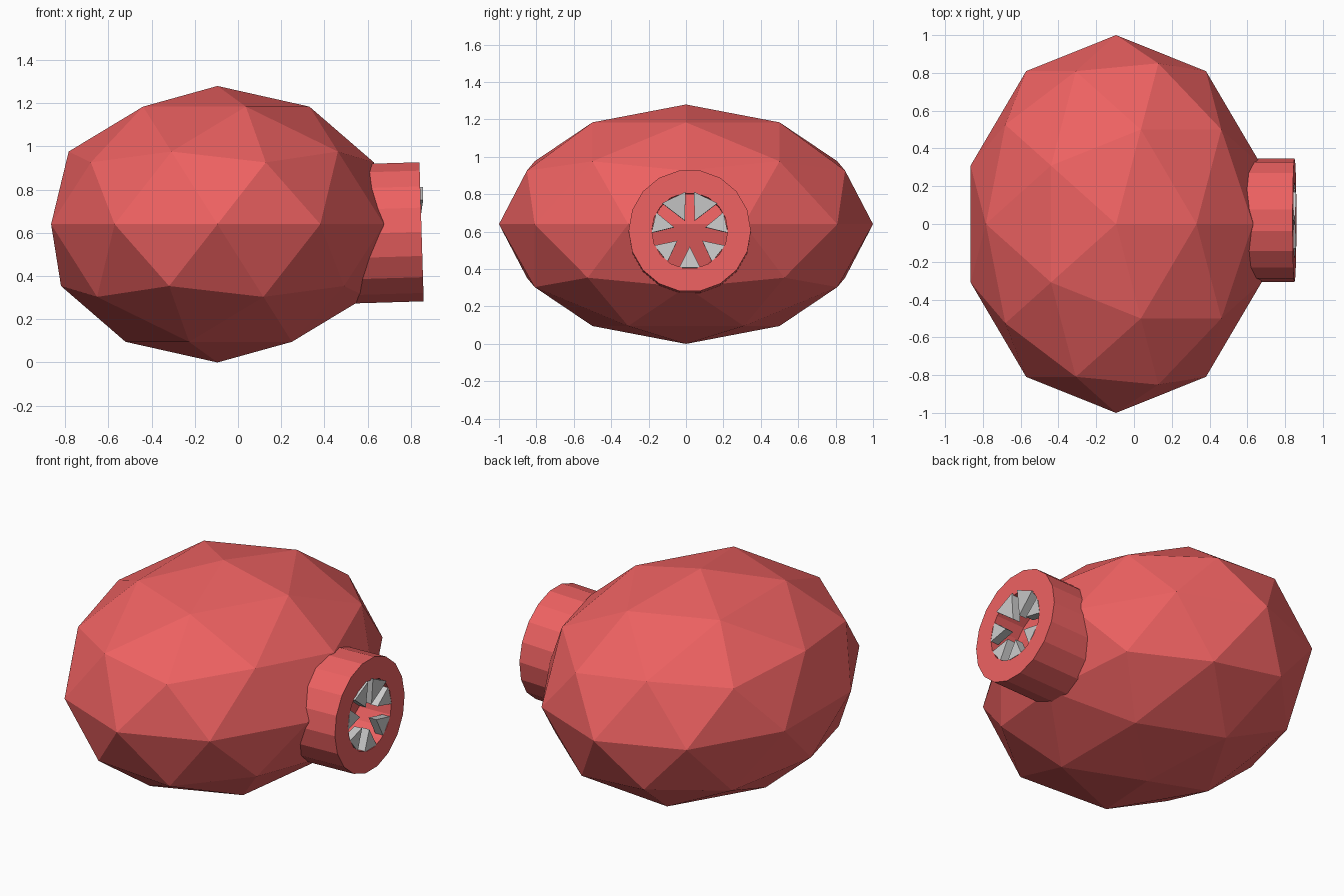
import bpy, bmesh
from math import sin, cos, pi, radians
from mathutils import Matrix

if "Cube" in bpy.data.objects:
    bpy.data.objects.remove(bpy.data.objects["Cube"])

red = bpy.data.materials.new("red")
red.diffuse_color = (0.85, 0.12, 0.12, 1)
red.use_nodes = True
red.node_tree.nodes["Principled BSDF"].inputs["Base Color"].default_value = red.diffuse_color


def make(name, bm, mat=None):
    bmesh.ops.recalc_face_normals(bm, faces=bm.faces)
    me = bpy.data.meshes.new(name)
    bm.to_mesh(me)
    bm.free()
    ob = bpy.data.objects.new(name, me)
    bpy.context.collection.objects.link(ob)
    if mat:
        me.materials.append(mat)
    return ob


# Faceted body
bm = bmesh.new()
bmesh.ops.create_icosphere(bm, subdivisions=2, radius=1)
bm.transform(Matrix.Translation((-0.095, 0, 0.64)) @ Matrix.Diagonal((0.81, 1, 0.64, 1)))
make("body", bm, red)

# Mouth parts are modelled around x, with the rim at local x = 0
mouth = Matrix.Translation((0.85, 0.02, 0.605)) @ Matrix.Rotation(radians(-1.76), 4, 'Y')

# Mouth tube: rectangular section swept round the axis
N = 18
bm = bmesh.new()
rings = []
for x, r in ((0, 0.327), (0, 0.203), (-0.42, 0.203), (-0.42, 0.327)):
    rings.append([bm.verts.new((x, r * cos(2 * pi * i / N), r * sin(2 * pi * i / N))) for i in range(N)])
for k in range(4):
    a, b = rings[k], rings[(k + 1) % 4]
    for i in range(N):
        j = (i + 1) % N
        bm.faces.new((a[i], a[j], b[j], b[i]))
bm.transform(mouth)
make("mouth_tube", bm, red)

# Seven teeth: triangular wedges pointing inward
for k in range(7):
    upper = k in (3, 4)
    half, tip = (0.07, 0.06) if upper else (0.056, 0.085)
    ang = -pi / 2 + 2 * pi * k / 7
    out = 0.012 if upper else 0.0
    bm = bmesh.new()
    tri = ((tip, 0, -0.005), (0.197, half, out), (0.197, -half, out))
    front = [bm.verts.new((x, r, t)) for r, t, x in tri]
    back = [bm.verts.new((x - 0.05, r, t)) for r, t, x in tri]
    bm.faces.new(front)
    bm.faces.new(back)
    for i in range(3):
        j = (i + 1) % 3
        bm.faces.new((front[i], front[j], back[j], back[i]))
    bm.transform(mouth @ Matrix.Rotation(ang, 4, 'X'))
    make(f"tooth_{k + 1}", bm)
